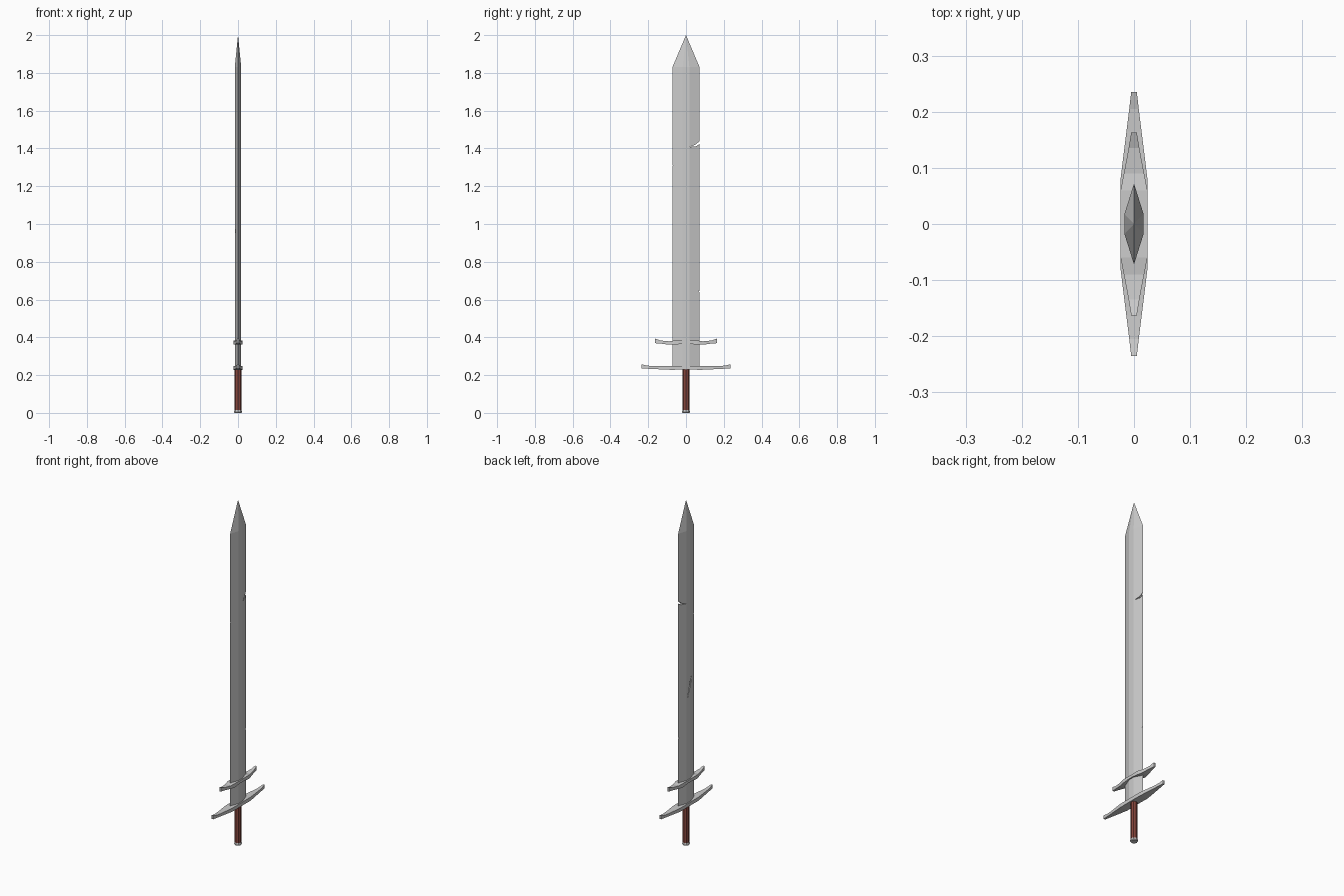
import bpy, bmesh, math

if "Cube" in bpy.data.objects:
    bpy.data.objects.remove(bpy.data.objects["Cube"])


def make(name, verts, faces):
    me = bpy.data.meshes.new(name)
    me.from_pydata(verts, [], faces)
    bm = bmesh.new()
    bm.from_mesh(me)
    bmesh.ops.recalc_face_normals(bm, faces=bm.faces)
    bm.to_mesh(me)
    bm.free()
    ob = bpy.data.objects.new(name, me)
    bpy.context.collection.objects.link(ob)
    return ob


def loft(name, rings):
    n = len(rings[0])
    verts = [p for r in rings for p in r]
    faces = [(k*n + i, k*n + (i+1) % n, (k+1)*n + (i+1) % n, (k+1)*n + i)
             for k in range(len(rings) - 1) for i in range(n)]
    faces += [tuple(range(n)), tuple(range(len(verts) - n, len(verts)))]
    return make(name, verts, faces)


# Blade: hexagonal section, tapering to a point
section = [(0, -.072), (.017, -.018), (.017, .018),
           (0, .072), (-.017, .018), (-.017, -.018)]
v = [(x, y, z) for z in (.24, 1.83) for x, y in section] + [(0, 0, 2)]
f = [(i, (i+1) % 6, 6 + (i+1) % 6, 6 + i) for i in range(6)]
f += [(6 + i, 6 + (i+1) % 6, 12) for i in range(6)] + [tuple(range(6))]
blade = make("blade", v, f)


# Battle damage: thin slivers (y, z outline) cut between two x depths
def damage(outline, x0=-.05, x1=.05):
    cutter = loft("damage_cutter", [[(x, y, z) for y, z in outline] for x in (x0, x1)])
    cutter.hide_render = True
    mod = blade.modifiers.new("damage", 'BOOLEAN')
    mod.operation = 'DIFFERENCE'
    mod.solver = 'EXACT'
    mod.object = cutter
    bpy.context.view_layer.objects.active = blade
    bpy.ops.object.modifier_apply(modifier=mod.name)
    bpy.data.objects.remove(cutter)


damage([(.02, 1.408), (.055, 1.412), (.08, 1.43), (.08, 1.445), (.05, 1.420)])
damage([(-.068, 1.312), (-.08, 1.303), (-.08, 1.321)])
damage([(.066, .643), (.08, .632), (.08, .654)])
damage([(.016, .84), (-.014, .945), (-.05, 1.03), (-.02, .935)], -.05, -.0125)


# Guards: half profile of (y, half width x, bottom z, top z), mirrored in y
def guard(name, half):
    stations = [(-y, w, a, b) for y, w, a, b in reversed(half)] + half
    return loft(name, [[(-w, y, a), (w, y, a), (w, y, b), (-w, y, b)]
                       for y, w, a, b in stations])


guard("lower_guard", [(.02, .024, .229, .249), (.08, .024, .228, .249),
                      (.165, .0135, .232, .248), (.205, .0085, .234, .25),
                      (.235, .005, .236, .257)])
guard("upper_guard", [(.02, .024, .366, .382), (.06, .024, .361, .383),
                      (.09, .018, .361, .379), (.135, .0095, .367, .383),
                      (.163, .005, .369, .393)])


# Grip and pommel: eight-sided turned parts
def turned(name, profile):
    angles = [math.tau * i / 8 for i in range(8)]
    return loft(name, [[(r * math.cos(a), r * math.sin(a), z) for a in angles]
                       for r, z in profile])


grip = turned("grip", [(.0175, .012), (.0175, .232)])
mat = bpy.data.materials.new("red_leather")
mat.diffuse_color = (.24, .06, .045, 1)
mat.use_nodes = True
mat.node_tree.nodes["Principled BSDF"].inputs["Base Color"].default_value = mat.diffuse_color
grip.data.materials.append(mat)
turned("pommel", [(.019, 0), (.021, .004), (.0185, .015)])
